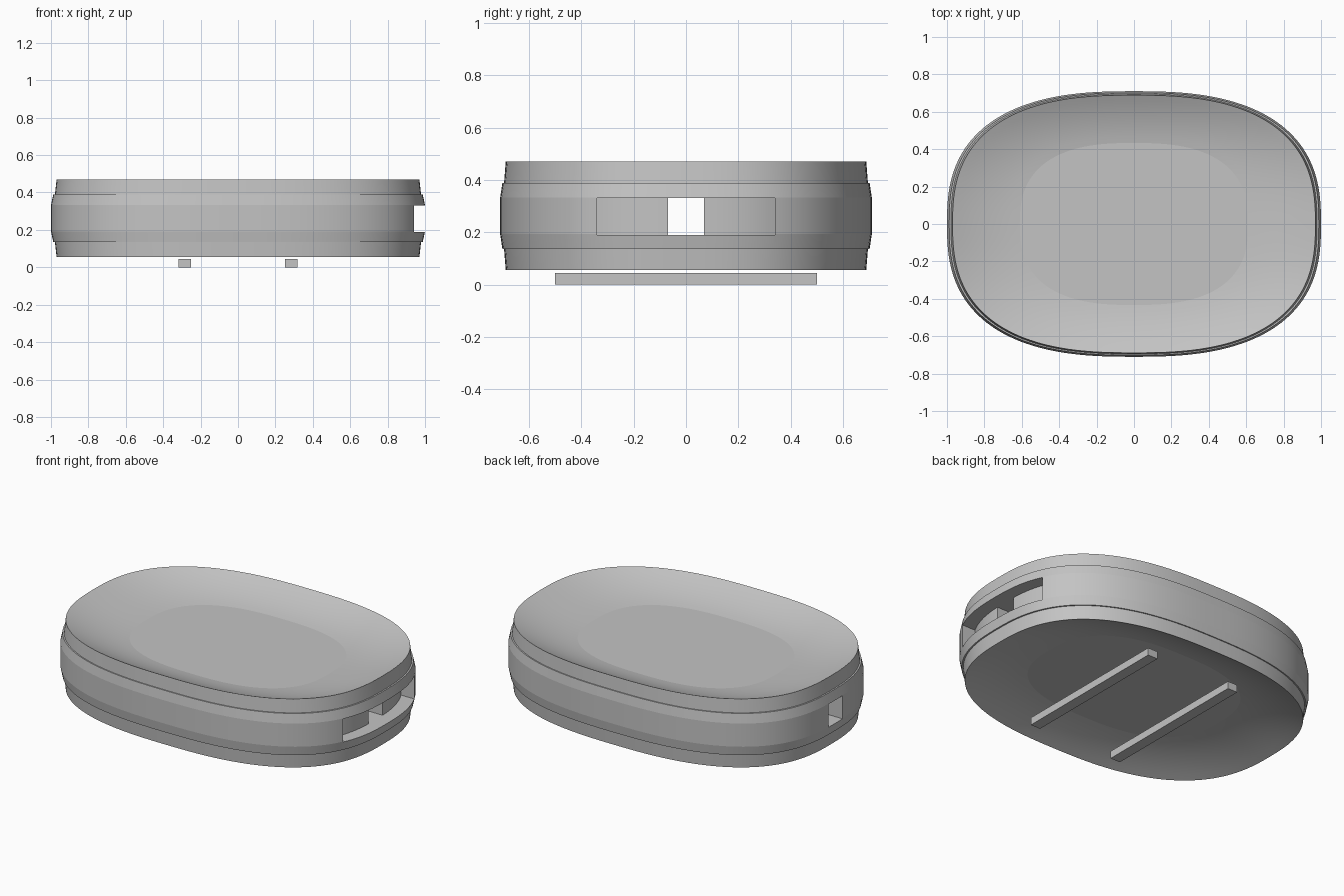
import bpy, bmesh, math

cube = bpy.data.objects.get("Cube")
if cube:
    bpy.data.objects.remove(cube, do_unlink=True)

HALF_X, HALF_Y, POWER, SEGMENTS = 1.0, 0.71, 2.6, 160
MID_Z = 0.2625

grey = bpy.data.materials.new("plain_grey")
grey.use_nodes = True
grey.diffuse_color = (0.55, 0.55, 0.55, 1)
grey.node_tree.nodes["Principled BSDF"].inputs["Base Color"].default_value = grey.diffuse_color


def add_object(name, bm):
    bmesh.ops.recalc_face_normals(bm, faces=bm.faces)
    mesh = bpy.data.meshes.new(name)
    bm.to_mesh(mesh)
    bm.free()
    mesh.materials.append(grey)
    obj = bpy.data.objects.new(name, mesh)
    bpy.context.collection.objects.link(obj)
    return obj


def oval_point(angle, scale):
    def bend(v, size):
        return math.copysign(abs(v) ** (2 / POWER), v) * size * scale
    return bend(math.cos(angle), HALF_X), bend(math.sin(angle), HALF_Y)


def box(name, x0, x1, y0, y1, z0, z1):
    bm = bmesh.new()
    bmesh.ops.create_cube(bm, size=1)
    for v in bm.verts:
        v.co = ((x0 + x1) / 2 + v.co.x * (x1 - x0),
                (y0 + y1) / 2 + v.co.y * (y1 - y0),
                (z0 + z1) / 2 + v.co.z * (z1 - z0))
    return add_object(name, bm)


def cut(target, cutter):
    mod = target.modifiers.new(cutter.name, "BOOLEAN")
    mod.operation = "DIFFERENCE"
    mod.solver = "EXACT"
    mod.object = cutter
    bpy.context.view_layer.objects.active = target
    bpy.ops.object.modifier_apply(modifier=mod.name)
    bpy.data.objects.remove(cutter, do_unlink=True)


# Body: oval rings from the dished top, over the lipped wall, to the dished base
STEPS = 8
upper = []
for i in range(STEPS + 1):
    u = i / STEPS
    upper.append((0.61 + 0.36 * u, 0.122 + 0.085 * (0.45 * u + 0.55 * u * u)))
upper += [(0.979, 0.126), (0.988, 0.126), (1.0, 0.07)]
profile = upper + [(s, -z) for s, z in reversed(upper)]

bm = bmesh.new()
rings = []
for scale, z in profile:
    ring = []
    for i in range(SEGMENTS):
        x, y = oval_point(math.tau * i / SEGMENTS, scale)
        ring.append(bm.verts.new((x, y, MID_Z + z)))
    rings.append(ring)
for a, b in zip(rings, rings[1:]):
    for i in range(SEGMENTS):
        j = (i + 1) % SEGMENTS
        bm.faces.new((a[i], a[j], b[j], b[i]))
bm.faces.new(rings[0])
bm.faces.new(rings[-1])
body = add_object("body", bm)

# Recessed window on one end, with its back following the oval
WIN_Y, WIN_Z0, WIN_Z1 = 0.34, 0.19, 0.33
bm = bmesh.new()
outline = [(1.2, WIN_Y), (1.2, -WIN_Y)]
for i in range(25):
    y = -WIN_Y + 2 * WIN_Y * i / 24
    scale = 0.92
    x = scale * HALF_X * (1 - abs(y / (HALF_Y * scale)) ** POWER) ** (1 / POWER)
    outline.append((x, y))
face = bm.faces.new([bm.verts.new((x, y, WIN_Z0)) for x, y in outline])
extruded = bmesh.ops.extrude_face_region(bm, geom=[face])["geom"]
for item in extruded:
    if isinstance(item, bmesh.types.BMVert):
        item.co.z = WIN_Z1
cut(body, add_object("window_cutter", bm))

# Slot running through the whole length
cut(body, box("slot_cutter", -1.2, 1.2, -0.068, 0.068, WIN_Z0, WIN_Z1))

bpy.ops.object.select_all(action="DESELECT")
body.select_set(True)
bpy.context.view_layer.objects.active = body
bpy.ops.object.shade_smooth_by_angle(angle=math.radians(5.5))

# Two rails underneath
for name, x in (("left_rail", 0.285), ("right_rail", -0.285)):
    box(name, x - 0.033, x + 0.033, -0.5, 0.5, 0, 0.045)
